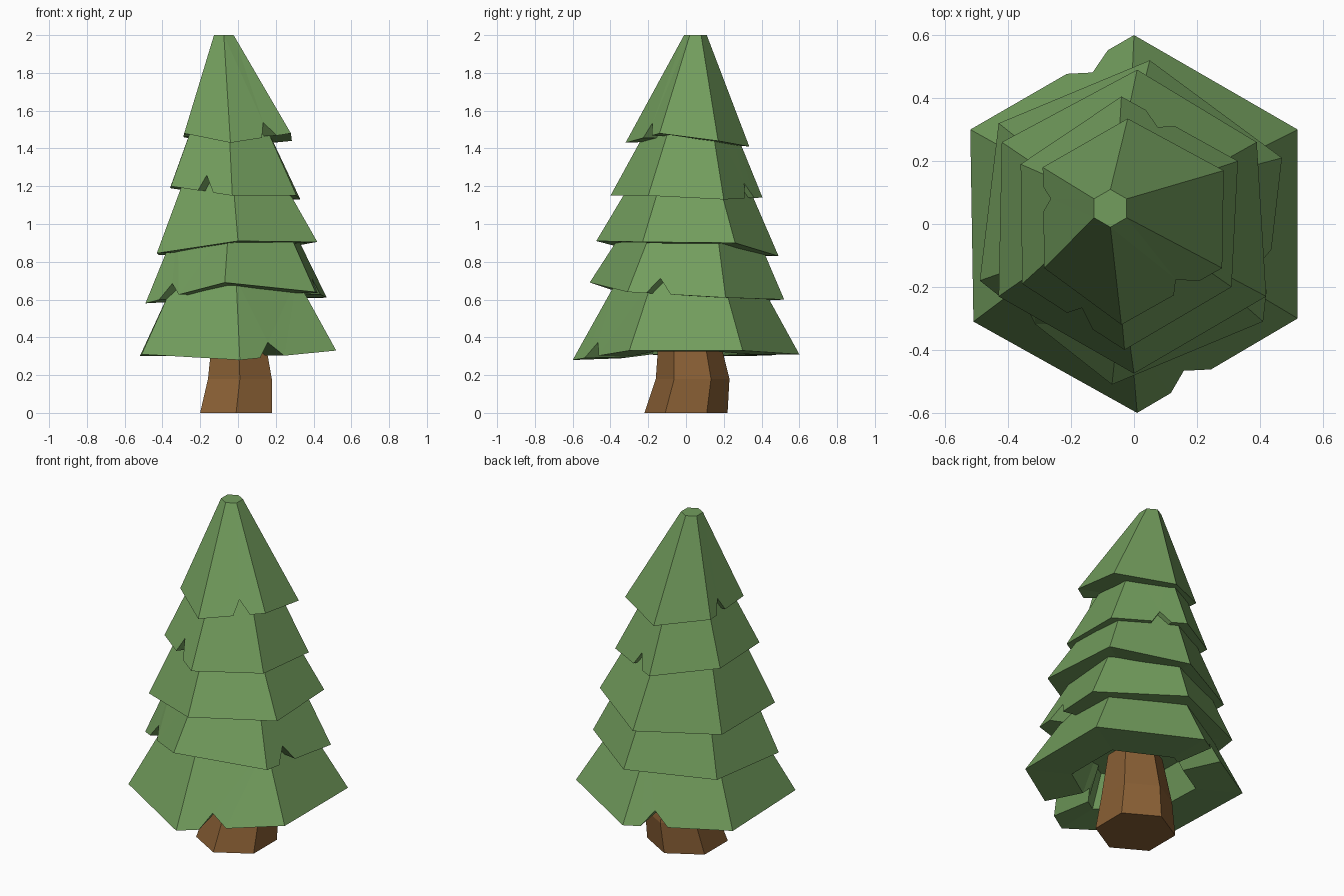
import bpy, bmesh, math
from mathutils import Vector

if "Cube" in bpy.data.objects:
    bpy.data.objects.remove(bpy.data.objects["Cube"])


def material(name, rgb):
    m = bpy.data.materials.new(name)
    m.diffuse_color = (*rgb, 1)
    m.use_nodes = True
    m.node_tree.nodes["Principled BSDF"].inputs["Base Color"].default_value = m.diffuse_color
    return m


LEAF = material("leaf_green", (0.17, 0.34, 0.11))
BARK = material("bark_brown", (0.25, 0.115, 0.035))


def hexagon(cx, cy, z, r, turn=0):
    return [Vector((cx + r * math.cos(math.radians(30 + turn + 60 * i)),
                    cy + r * math.sin(math.radians(30 + turn + 60 * i)), z)) for i in range(6)]


def finish(bm, name, mat):
    bmesh.ops.triangulate(bm, faces=[f for f in bm.faces if len(f.verts) > 4])
    bmesh.ops.recalc_face_normals(bm, faces=bm.faces)
    me = bpy.data.meshes.new(name)
    bm.to_mesh(me)
    bm.free()
    me.materials.append(mat)
    bpy.context.collection.objects.link(bpy.data.objects.new(name, me))


def bridge(bm, a, b):
    n = len(a)
    for i in range(n):
        bm.faces.new((a[i], a[(i + 1) % n], b[(i + 1) % n], b[i]))


# Trunk: six-sided with a kink near the ground
bm = bmesh.new()
rings = [[bm.verts.new(p) for p in hexagon(*s)] for s in
         ((-0.01, 0, 0, 0.22), (0.01, 0.035, 0.18, 0.195), (0, 0.01, 0.46, 0.15))]
bridge(bm, rings[0], rings[1])
bridge(bm, rings[1], rings[2])
bm.faces.new(rings[0])
bm.faces.new(rings[2])
finish(bm, "trunk", BARK)


def tier(name, rim, top, notches):
    """Leaning six-sided skirt with notched rim and hollow underside."""
    bm = bmesh.new()
    rim = [Vector(p) for p in rim]
    mid = sum(rim, Vector()) / 6
    new = bm.verts.new
    tv = [new(p) for p in top]
    rv = [new(p) for p in rim]
    outline = []
    for i in range(6):
        j = (i + 1) % 6
        cut = []
        if i in notches:
            t = notches[i]
            lift = 0.08 / (top[i].z - rim[i].z)
            apex = rim[i].lerp(rim[j], t).lerp(top[i].lerp(top[j], t), lift)
            cut = [new(rim[i].lerp(rim[j], t - 0.11)), new(apex),
                   new(rim[i].lerp(rim[j], t + 0.14))]
        bm.faces.new([tv[j], tv[i], rv[i]] + cut + [rv[j]])
        outline += [rv[i]] + cut
    bm.faces.new(tv)
    # underside ring, then the hollow
    inner, roof = [], []
    for v in outline:
        d = v.co - mid
        inner.append(new((mid.x + d.x * 0.57, mid.y + d.y * 0.57, mid.z + d.z * 0.7)))
        roof.append(new((mid.x + d.x * 0.45, mid.y + d.y * 0.45, mid.z + 0.17)))
    bridge(bm, outline, inner)
    bridge(bm, inner, roof)
    bm.faces.new(roof)
    finish(bm, name, LEAF)


# Branch tiers: rim corners counter-clockwise from back right
tier("branches_bottom",
     [(.52, .3, .33), (0, .6, .31), (-.52, .3, .30), (-.51, -.31, .31), (.01, -.6, .28), (.52, -.3, .33)],
     hexagon(-0.01, 0.01, 0.71, 0.37), {4: 0.32, 1: 0.27})
tier("branches_low",
     [(.47, .21, .61), (.05, .52, .60), (-.43, .32, .59), (-.49, -.18, .58), (-.07, -.51, .69), (.41, -.31, .64)],
     hexagon(-0.02, 0.02, 1.0, 0.33, -5), {3: 0.28, 5: 0.3})
tier("branches_middle",
     [(.39, .26, .90), (.01, .49, .83), (-.42, .26, .835), (-.43, -.23, .845), (0, -.475, .91), (.42, -.23, .905)],
     hexagon(-0.03, 0.02, 1.27, 0.28), {})
tier("branches_high",
     [(.33, .2, 1.13), (-.04, .405, 1.14), (-.36, .19, 1.19), (-.355, -.19, 1.2), (-.03, -.4, 1.15), (.31, -.2, 1.15)],
     hexagon(-0.05, 0.03, 1.57, 0.2), {3: 0.55, 0: 0.65})
tier("branches_top",
     [(.285, .17, 1.44), (-.02, .335, 1.41), (-.29, .18, 1.46), (-.285, -.14, 1.48), (-.04, -.32, 1.43), (.28, -.14, 1.48)],
     hexagon(-0.075, 0.05, 2.0, 0.06), {4: 0.63, 2: 0.3})
